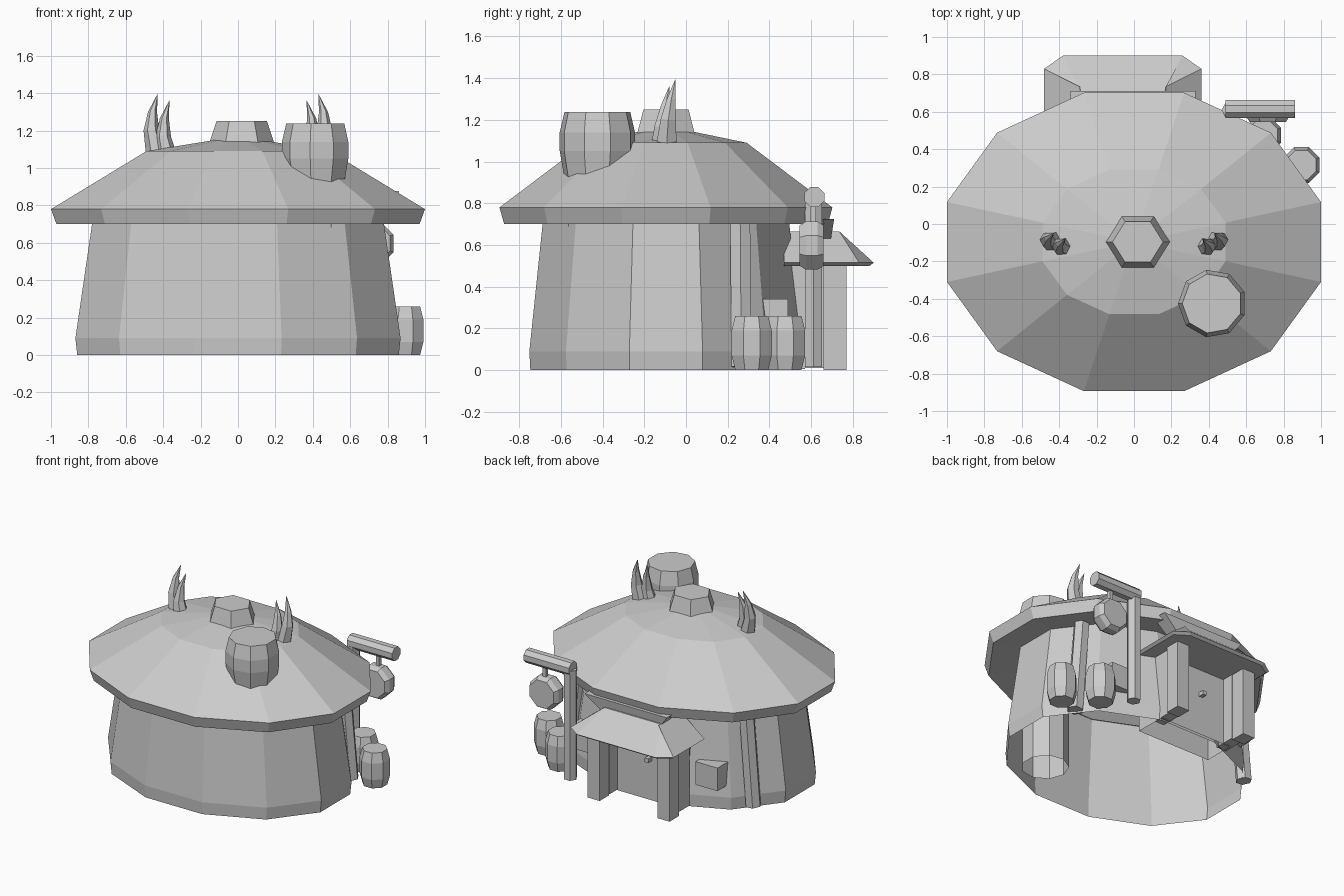
import bpy, bmesh, math
from mathutils import Vector

old = bpy.data.objects.get("Cube")
if old:
    bpy.data.objects.remove(old, do_unlink=True)

grey = bpy.data.materials.new("plain grey")
grey.use_nodes = True
tone = (0.6, 0.6, 0.6, 1)
grey.diffuse_color = tone
grey.node_tree.nodes["Principled BSDF"].inputs["Base Color"].default_value = tone

CY = -0.096  # hut centre in y


def loft(name, rings, cap_start=True, cap_end=True):
    """Skin a list of equally long point rings into one object."""
    bm = bmesh.new()
    loops = [[bm.verts.new(p) for p in ring] for ring in rings]
    for a, b in zip(loops, loops[1:]):
        n = len(a)
        for i in range(n):
            j = (i + 1) % n
            bm.faces.new((a[i], a[j], b[j], b[i]))
    if cap_start:
        bm.faces.new(loops[0][::-1])
    if cap_end:
        bm.faces.new(loops[-1])
    bmesh.ops.remove_doubles(bm, verts=bm.verts, dist=0.0005)
    bmesh.ops.recalc_face_normals(bm, faces=bm.faces)
    mesh = bpy.data.meshes.new(name)
    bm.to_mesh(mesh)
    bm.free()
    mesh.materials.append(grey)
    obj = bpy.data.objects.new(name, mesh)
    bpy.context.collection.objects.link(obj)
    return obj


def oval(rx, ry, z, n=12, x=0, y=CY, turn=0.5):
    steps = [2 * math.pi * (i + turn) / n for i in range(n)]
    return [(x + rx * math.cos(a), y + ry * math.sin(a), z) for a in steps]


def tube(name, path, radii, n=6, turn=0.5):
    """Tapered prism through the points of a path."""
    pts = [Vector(p) for p in path]
    axis = (pts[-1] - pts[0]).normalized()
    ref = Vector((1, 0, 0)) if abs(axis.x) < 0.8 else Vector((0, 1, 0))
    side = axis.cross(ref).normalized()
    up = side.cross(axis)
    rings = []
    for p, r in zip(pts, radii):
        angles = [2 * math.pi * (i + turn) / n for i in range(n)]
        rings.append([p + side * r * math.cos(a) + up * r * math.sin(a) for a in angles])
    return loft(name, rings)


def rect(x, y, z):
    return [(x[0], y[0], z), (x[1], y[0], z), (x[1], y[1], z), (x[0], y[1], z)]


def box(name, x, y, z, floor=True):
    return loft(name, [rect(x, y, h) for h in z], floor)


# Hut walls, open below
loft("hut_wall", [oval(0.89, 0.673, 0), oval(0.9, 0.678, 0.09), oval(0.805, 0.61, 0.72)],
     False, False)

# Roof with a slanted lip, underside and shallow crown
loft("roof", [oval(0.8, 0.605, 0.715), oval(1.005, 0.803, 0.7), oval(1.035, 0.826, 0.78),
              oval(0.507, 0.4, 1.09), oval(0.0001, 0.0001, 1.17)], False, False)
loft("roof_cap", [oval(0.175, 0.16, 1.13, 6, 0.02, CY, 0), oval(0.135, 0.125, 1.25, 6, 0.02, CY, 0)])

# Tall barrel chimney standing through the roof
profile = [(0.16, 0), (0.16, 0.92), (0.183, 1.05), (0.183, 1.14), (0.16, 1.238)]
loft("barrel_chimney", [oval(r, r, z, 9, 0.418, -0.425) for r, z in profile], False)

# Horn pairs on the roof
for s, label in ((1, "left"), (-1, "right")):
    for k, (dx, dy, dz) in enumerate(((0, 0, 0), (-0.063, -0.03, -0.035))):
        path = [(0.43, -0.095, 1.05), (0.463, -0.085, 1.2), (0.457, -0.07, 1.3), (0.43, -0.05, 1.395)]
        path = [(s * (x + dx), y + dy, z + dz) for x, y, z in path]
        tube(f"{label}_horn_{k + 1}", path, (0.06, 0.042, 0.024, 0.001), 6)

    # Poles leaning on the wall, and blocks beside the doorway
    tube(f"{label}_wall_pole", [(s * 0.735, 0.265, 0.015), (s * 0.675, 0.26, 0.7)], (0.055, 0.055))
    a, b = sorted((s * 0.42, s * 0.6))
    box(f"{label}_wall_block", (a, b), (0.32, 0.49), (0.17, 0.34))

    # Porch legs and door jambs
    px = -0.07 + s * 0.285
    box(f"{label}_porch_leg", (px - 0.05, px + 0.05), (0.66, 0.77), (0, 0.52))
    jx = px - s * 0.015
    box(f"{label}_door_jamb", (jx - 0.04, jx + 0.04), (0.5, 0.66), (0.01, 0.52))

# Doorway, hollow and open below
box("door", (-0.36, 0.24), (0.34, 0.57), (0.005, 0.54), False)
box("door_knob", (-0.12, -0.09), (0.56, 0.61), (0.295, 0.325))
loft("door_lintel", [rect((-0.27, 0.21), (0.6, 0.695), 0.63), rect((-0.34, 0.33), (0.6, 0.71), 0.725)])


# Hipped porch roof with clipped outer corners
def porch_ring(grow, z):
    g = grow
    return [(-0.48 + g, 0.47, z), (0.36 - g, 0.47, z), (0.36 - g, 0.83 - g / 2, z),
            (0.26 - g / 2, 0.9 - g, z), (-0.38 + g / 2, 0.9 - g, z), (-0.48 + g, 0.83 - g / 2, z)]


loft("porch_roof", [porch_ring(0.02, 0.5), porch_ring(0, 0.515), porch_ring(0.19, 0.665)])

# Ground barrels
for k, (x, y) in enumerate(((0.895, 0.315), (0.69, 0.475))):
    profile = [(0.085, 0), (0.104, 0.07), (0.104, 0.19), (0.085, 0.26)]
    loft(f"ground_barrel_{k + 1}", [oval(r, r, z, 8, x, y) for r, z in profile])

# Hanging sign: post, beam, rope and small barrel
tube("sign_post", [(0.515, 0.61, 0.015), (0.515, 0.61, 0.82)], (0.047, 0.047))
tube("sign_beam", [(0.49, 0.615, 0.83), (0.86, 0.615, 0.83)], (0.052, 0.052), 8)
tube("sign_rope", [(0.72, 0.61, 0.68), (0.72, 0.61, 0.82)], (0.02, 0.02), 4)
tube("sign_barrel", [(0.715, y, 0.597) for y in (0.545, 0.575, 0.63, 0.66)],
     (0.105, 0.125, 0.125, 0.105), 8)
